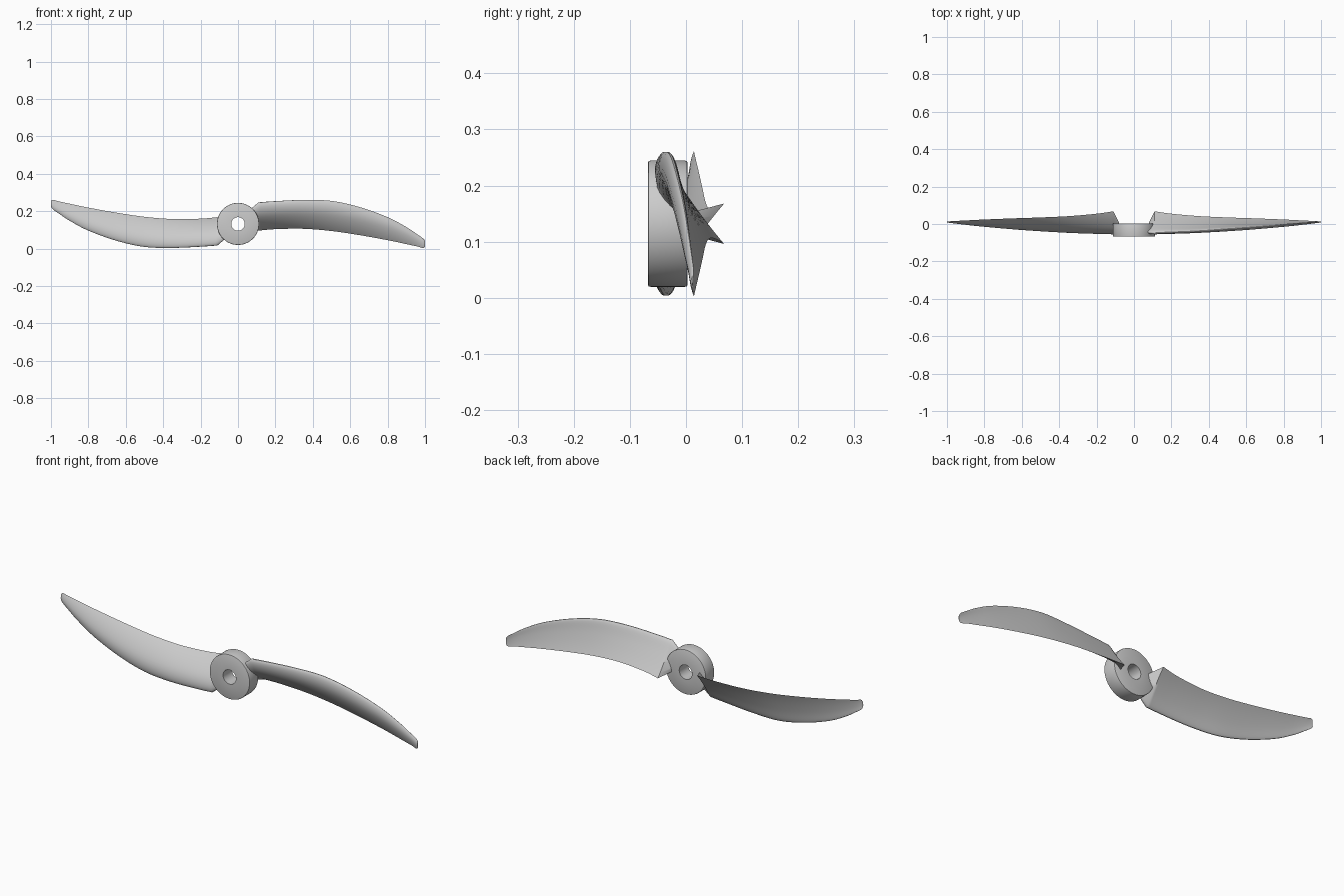
import bpy, bmesh, math

if "Cube" in bpy.data.objects:
    bpy.data.objects.remove(bpy.data.objects["Cube"])

CZ = 0.132            # height of the spin axis
N = 16                # points per airfoil side

# blade stations: x, LE y, LE z, TE y, TE z, thickness ratio
STATIONS = [
    (0.110, -0.050, 0.246, 0.068, 0.096, 0.19),
    (0.200, -0.047, 0.253, 0.055, 0.104, 0.18),
    (0.350, -0.040, 0.260, 0.042, 0.106, 0.17),
    (0.500, -0.029, 0.255, 0.035, 0.094, 0.16),
    (0.650, -0.018, 0.222, 0.030, 0.072, 0.15),
    (0.800, -0.005, 0.168, 0.024, 0.045, 0.14),
    (0.900, 0.004, 0.115, 0.019, 0.024, 0.13),
    (0.960, 0.010, 0.075, 0.016, 0.011, 0.12),
    (0.990, 0.013, 0.054, 0.014, 0.003, 0.11),
    (1.000, 0.013, 0.040, 0.013, 0.010, 0.10),
]


def spline(rows, steps):
    """Catmull-Rom through rows of numbers."""
    out = []
    for i in range(len(rows) - 1):
        p0, p1 = rows[max(i - 1, 0)], rows[i]
        p2, p3 = rows[i + 1], rows[min(i + 2, len(rows) - 1)]
        for s in range(steps):
            t = s / steps
            out.append([0.5 * (2 * b + (c - a) * t + (2 * a - 5 * b + 4 * c - d) * t * t
                               + (3 * b - a - 3 * c + d) * t ** 3)
                        for a, b, c, d in zip(p0, p1, p2, p3)])
    out.append(list(rows[-1]))
    return out


def airfoil(x_le, x_te, ly, lz, ty, tz, thick, camber=0.08):
    """Cambered section from leading edge to trailing edge, bulging to the front."""
    cy, cz = ty - ly, tz - lz
    pts = []
    for i in range(2 * N):
        a = math.pi * i / N
        u = (1 + math.cos(a)) / 2
        half = 5 * thick * (0.2969 * math.sqrt(u) - 0.126 * u - 0.3516 * u ** 2
                            + 0.2843 * u ** 3 - 0.1036 * u ** 4)
        p = 0.4
        if u < p:
            mean = camber / p ** 2 * (2 * p * u - u * u)
        else:
            mean = camber / (1 - p) ** 2 * (1 - 2 * p + 2 * p * u - u * u)
        h = mean + (half if i <= N else -half)
        pts.append((x_le + (x_te - x_le) * u, ly + cy * u + cz * h, lz + cz * u - cy * h - CZ))
    return pts


def finish(bm, name, angle):
    bmesh.ops.recalc_face_normals(bm, faces=bm.faces[:])
    me = bpy.data.meshes.new(name)
    bm.to_mesh(me)
    bm.free()
    ob = bpy.data.objects.new(name, me)
    bpy.context.collection.objects.link(ob)
    ob.location.z = CZ
    bpy.ops.object.select_all(action='DESELECT')
    ob.select_set(True)
    bpy.context.view_layer.objects.active = ob
    bpy.ops.object.shade_smooth_by_angle(angle=math.radians(angle))
    return ob


def blade(name, turn):
    # tapered root buried in the hub, then the twisted blade
    sections = [airfoil(0.060, 0.075, -0.044, 0.205, -0.004, 0.115, 0.19)]
    sections += [airfoil(r[0], r[0], *r[1:]) for r in spline(STATIONS, 5)]
    bm = bmesh.new()
    rings = [[bm.verts.new((turn * x, y, turn * z)) for x, y, z in s] for s in sections]
    for a, b in zip(rings, rings[1:]):
        for i in range(2 * N):
            j = (i + 1) % (2 * N)
            bm.faces.new((a[i], a[j], b[j], b[i]))
    bm.faces.new(rings[0])
    bm.faces.new(rings[-1])
    return finish(bm, name, 40)


def hub():
    # bored ring with small chamfers, turned about the y axis
    profile = [(0.036, -0.068), (0.108, -0.068), (0.1115, -0.0665), (0.1125, -0.063),
               (0.1125, -0.002), (0.1115, 0.0015), (0.108, 0.003), (0.036, 0.003)]
    seg = 72
    bm = bmesh.new()
    rings = []
    for k in range(seg):
        a = 2 * math.pi * k / seg
        rings.append([bm.verts.new((r * math.cos(a), y, r * math.sin(a))) for r, y in profile])
    m = len(profile)
    for k in range(seg):
        a, b = rings[k], rings[(k + 1) % seg]
        for i in range(m):
            j = (i + 1) % m
            bm.faces.new((a[i], a[j], b[j], b[i]))
    return finish(bm, "hub", 50)


hub()
blade("blade_right", 1)
blade("blade_left", -1)
